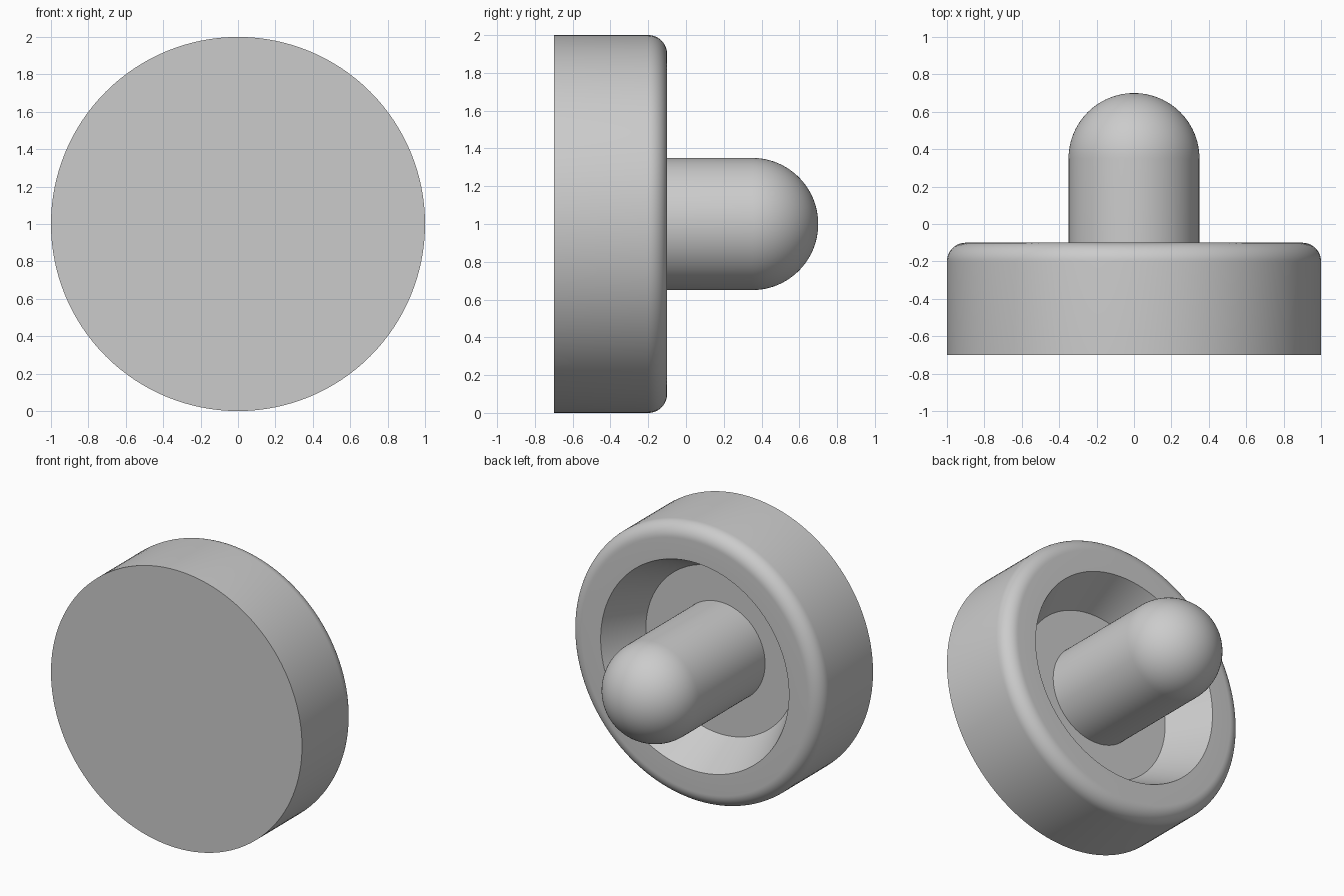
import bpy, bmesh
from math import sin, cos, pi, radians
from mathutils import Matrix, Vector

cube = bpy.data.objects.get("Cube")
if cube:
    bpy.data.objects.remove(cube, do_unlink=True)

grey = bpy.data.materials.new("plain grey")
grey.use_nodes = True
colour = (0.6, 0.6, 0.6, 1)
grey.diffuse_color = colour
grey.node_tree.nodes["Principled BSDF"].inputs["Base Color"].default_value = colour


def arc(radius, centre_r, centre_y, steps):
    """Quarter circle of (radius, y) points, from the side to the back."""
    return [(centre_r + radius * cos(i / steps * pi / 2),
             centre_y + radius * sin(i / steps * pi / 2)) for i in range(steps + 1)]


def lathe(name, profile, segments=128):
    """Turn a (radius, y) profile about the front-to-back axis."""
    bm = bmesh.new()
    verts = [bm.verts.new((r, y, 1)) for r, y in profile]
    edges = [bm.edges.new(pair) for pair in zip(verts, verts[1:])]
    bmesh.ops.spin(bm, geom=verts + edges, cent=(0, 0, 1), axis=(0, 1, 0),
                   angle=2 * pi, steps=segments)
    bmesh.ops.remove_doubles(bm, verts=bm.verts, dist=0.0001)
    bmesh.ops.recalc_face_normals(bm, faces=bm.faces)
    mesh = bpy.data.meshes.new(name)
    bm.to_mesh(mesh)
    bm.free()
    mesh.materials.append(grey)
    obj = bpy.data.objects.new(name, mesh)
    bpy.context.collection.objects.link(obj)
    bpy.ops.object.select_all(action="DESELECT")
    obj.select_set(True)
    bpy.context.view_layer.objects.active = obj
    bpy.ops.object.shade_smooth_by_angle(angle=radians(30))
    return obj


# Disc with a rounded back edge and a tapered recess in its back
front, back, floor, bevel = -0.7, -0.1, -0.4, 0.1
lathe("dished_disc", [(0, front), (1, front)]
      + arc(bevel, 1 - bevel, back - bevel, 12)
      + [(0.75, back), (0.6, floor), (0, floor)])

# Round-ended handle rising from the recess floor
lathe("handle", [(0, floor - 0.02), (0.35, floor - 0.02)] + arc(0.35, 0, 0.35, 24))
